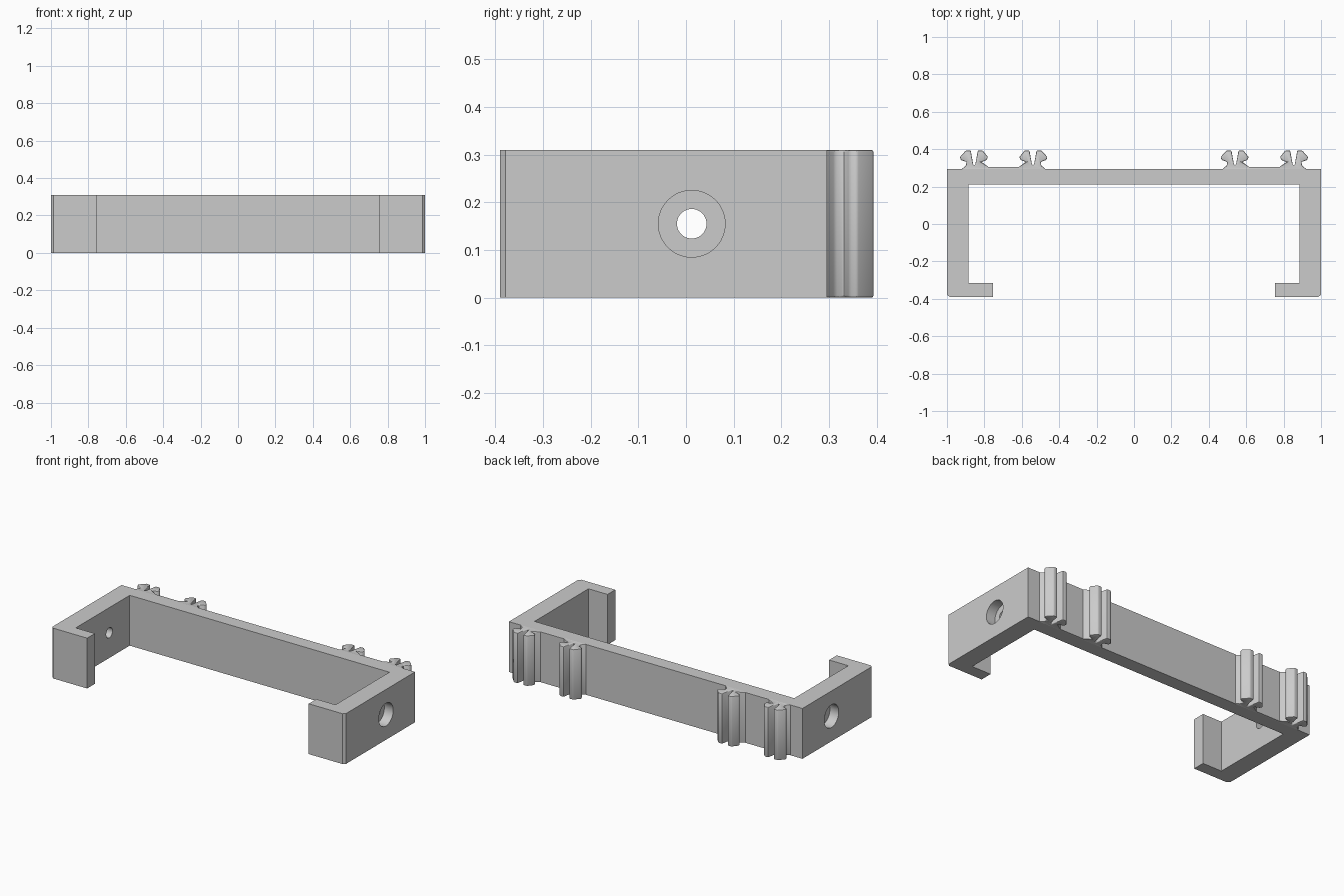
import bpy, bmesh, math
from mathutils import Matrix

if "Cube" in bpy.data.objects:
    bpy.data.objects.remove(bpy.data.objects["Cube"], do_unlink=True)

HEIGHT = 0.31
BACK = 0.295

grey = bpy.data.materials.new("plain grey")
grey.use_nodes = True
colour = (0.6, 0.6, 0.6, 1)
grey.diffuse_color = colour
grey.node_tree.nodes["Principled BSDF"].inputs["Base Color"].default_value = colour


def add_object(name, bm):
    bmesh.ops.recalc_face_normals(bm, faces=bm.faces)
    mesh = bpy.data.meshes.new(name)
    bm.to_mesh(mesh)
    bm.free()
    mesh.materials.append(grey)
    obj = bpy.data.objects.new(name, mesh)
    bpy.context.collection.objects.link(obj)
    return obj


def select_only(obj):
    bpy.ops.object.select_all(action='DESELECT')
    obj.select_set(True)
    bpy.context.view_layer.objects.active = obj


def extrude_profile(points):
    """Prism over a half outline mirrored in x, from z = 0 to HEIGHT."""
    outline = points + [(-x, y) for x, y in reversed(points) if x > 0]
    bm = bmesh.new()
    face = bm.faces.new([bm.verts.new((x, y, 0)) for x, y in outline])
    result = bmesh.ops.extrude_face_region(bm, geom=[face])
    top = [v for v in result["geom"] if isinstance(v, bmesh.types.BMVert)]
    bmesh.ops.translate(bm, verts=top, vec=(0, 0, HEIGHT))
    bmesh.ops.recalc_face_normals(bm, faces=bm.faces)
    return bm


# Bracket: back wall, two arms and inward lips with chamfered outer corners
bracket = add_object("bracket", extrude_profile([
    (0, BACK), (1, BACK), (1, -0.378), (0.986, -0.39), (0.755, -0.39),
    (0.755, -0.315), (0.885, -0.315), (0.885, 0.21), (0, 0.21)]))


# Screw holes with counterbores through both arms
def drill(radius, depth, side):
    bm = bmesh.new()
    bmesh.ops.create_cone(
        bm, cap_ends=True, segments=48, radius1=radius, radius2=radius, depth=2 * depth,
        matrix=Matrix.Translation((side, 0.012, HEIGHT / 2)) @ Matrix.Rotation(math.pi / 2, 4, 'Y'))
    cutter = add_object("hole_cutter", bm)
    cutter.hide_render = True
    mod = bracket.modifiers.new("hole", 'BOOLEAN')
    mod.operation = 'DIFFERENCE'
    mod.solver = 'EXACT'
    mod.object = cutter
    select_only(bracket)
    bpy.ops.object.modifier_apply(modifier=mod.name)
    bpy.data.objects.remove(cutter, do_unlink=True)


for side in (-1, 1):
    drill(0.07, 0.06, side)
    drill(0.031, 0.2, side)
select_only(bracket)
bpy.ops.object.shade_smooth_by_angle(angle=math.radians(30))

# Snap clips: thin strip with a pair of barbed fingers at each end
clip_half = [
    (0, 0.304), (0.08, 0.304), (0.118, 0.332),                       # strip and inner neck
    (0.091, 0.342), (0.084, 0.358), (0.112, 0.393), (0.138, 0.393),  # inner finger
    (0.152, 0.315), (0.162, 0.315),                                  # slot
    (0.176, 0.393), (0.202, 0.393), (0.234, 0.358), (0.228, 0.342),  # outer finger
    (0.198, 0.332), (0.202, 0.312), (0.224, BACK - 0.001)]           # outer neck and foot

for name, x in (("left_clip", 0.697), ("right_clip", -0.697)):
    bm = extrude_profile(clip_half)
    edges = [e for e in bm.edges if max(v.co.y for v in e.verts) > 0.306]
    bmesh.ops.bevel(bm, geom=edges, offset=0.006, segments=2, profile=0.5,
                    affect='EDGES', clamp_overlap=True)
    bmesh.ops.translate(bm, verts=bm.verts, vec=(x, 0, 0))
    clip = add_object(name, bm)
    select_only(clip)
    bpy.ops.object.shade_smooth_by_angle(angle=math.radians(35))
